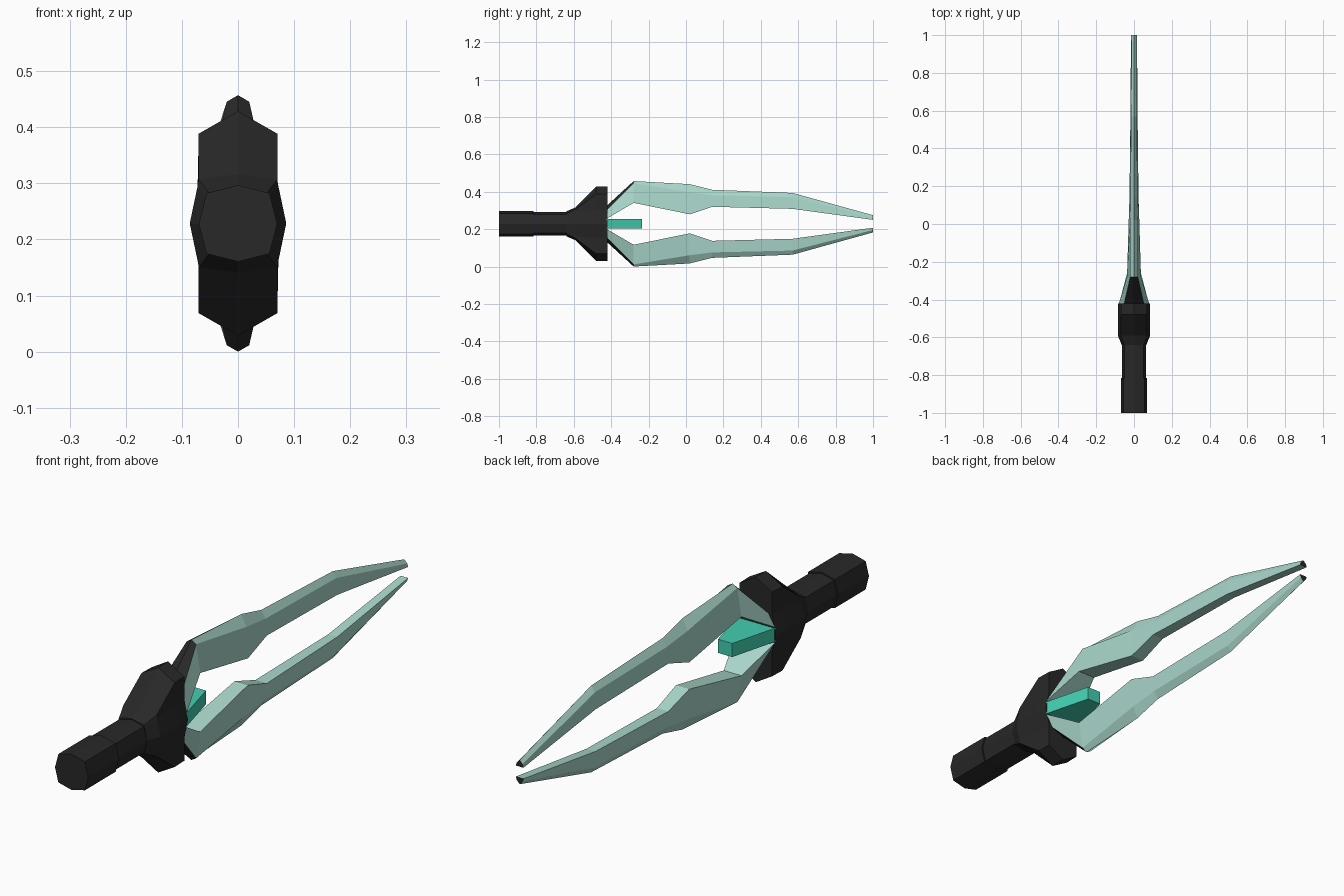
import bpy, bmesh

if "Cube" in bpy.data.objects:
    bpy.data.objects.remove(bpy.data.objects["Cube"])

MID = 0.2285  # height of the long axis


def material(name, rgb):
    m = bpy.data.materials.new(name)
    m.diffuse_color = (*rgb, 1)
    m.use_nodes = True
    m.node_tree.nodes["Principled BSDF"].inputs["Base Color"].default_value = m.diffuse_color
    return m


black = material("matte_black", (0.021, 0.021, 0.021))
pale = material("pale_teal", (0.40, 0.68, 0.60))
bright = material("bright_teal", (0.055, 0.62, 0.44))


def loft(name, sections, mats, rule=None):
    """Skin a list of (y, [(x, z from axis), ...]) rings and cap both ends."""
    bm = bmesh.new()
    rings = [[bm.verts.new((x, y, MID + z)) for x, z in pts] for y, pts in sections]
    n = len(rings[0])
    for i in range(len(rings) - 1):
        for j in range(n):
            k = (j + 1) % n
            f = bm.faces.new((rings[i][j], rings[i][k], rings[i + 1][k], rings[i + 1][j]))
            if rule:
                f.material_index = rule(i, j)
    bm.faces.new(rings[0])
    tip = bm.faces.new(rings[-1])
    if rule:
        tip.material_index = 1
    bmesh.ops.recalc_face_normals(bm, faces=bm.faces)
    me = bpy.data.meshes.new(name)
    bm.to_mesh(me)
    bm.free()
    for m in mats:
        me.materials.append(m)
    ob = bpy.data.objects.new(name, me)
    bpy.context.collection.objects.link(ob)
    return ob


def symmetric(quarter):
    """Mirror points running from top (x=0) to the side into a full ring."""
    right = quarter + [(x, -z) for x, z in reversed(quarter) if z > 0]
    return right + [(-x, z) for x, z in reversed(right) if x > 0]


# Octagonal handle: thicker pommel grip, then a slimmer neck
def octagon(s):
    return symmetric([(0, 0.068 * s), (0.056 * s, 0.054 * s), (0.070 * s, 0)])


loft("grip", [(-1, octagon(1)), (-0.815, octagon(1))], [black])
loft("neck", [(-0.815, octagon(0.92)), (-0.60, octagon(0.92))], [black])

# Flared guard
flare = [(0, 0.2), (0.07, 0.16), (0.07, 0.076), (0.086, 0)]
loft("guard", [
    (-0.64, symmetric([(0, 0.067), (0.052, 0.055), (0.056, 0.045), (0.065, 0)])),
    (-0.59, symmetric([(0, 0.088), (0.07, 0.078), (0.072, 0.066), (0.086, 0)])),
    (-0.48, symmetric(flare)),
    (-0.42, symmetric([(x * 0.97, z) for x, z in flare])),
], [black])

# Twin prongs: y, inner z, shoulder z, ridge z, inner half width, shoulder half width
stations = [
    (-0.42, 0.030, 0.077, 0.100, 0.080, 0.052),
    (-0.28, 0.112, 0.217, 0.2285, 0.037, 0.020),
    (0.02, 0.051, 0.168, 0.212, 0.028, 0.020),
    (0.14, 0.091, 0.153, 0.182, 0.024, 0.018),
    (0.57, 0.080, 0.143, 0.165, 0.019, 0.015),
    (1.00, 0.021, 0.033, 0.046, 0.016, 0.012),
]
for name, s in (("upper_prong", 1), ("lower_prong", -1)):
    loft(name, [
        (y, [(-wi, s * zi), (-ws, s * zs), (0, s * zr), (ws, s * zs), (wi, s * zi)])
        for y, zi, zs, zr, wi, ws in stations
    ], [pale, black], lambda i, j: int(i == 0 and j in (1, 2)))


# Tapered emitter between the prongs
def box(w, h):
    return [(-w, -h), (w, -h), (w, h), (-w, h)]


loft("emitter", [(-0.425, box(0.08, 0.026)), (-0.235, box(0.03, 0.026))], [bright])
